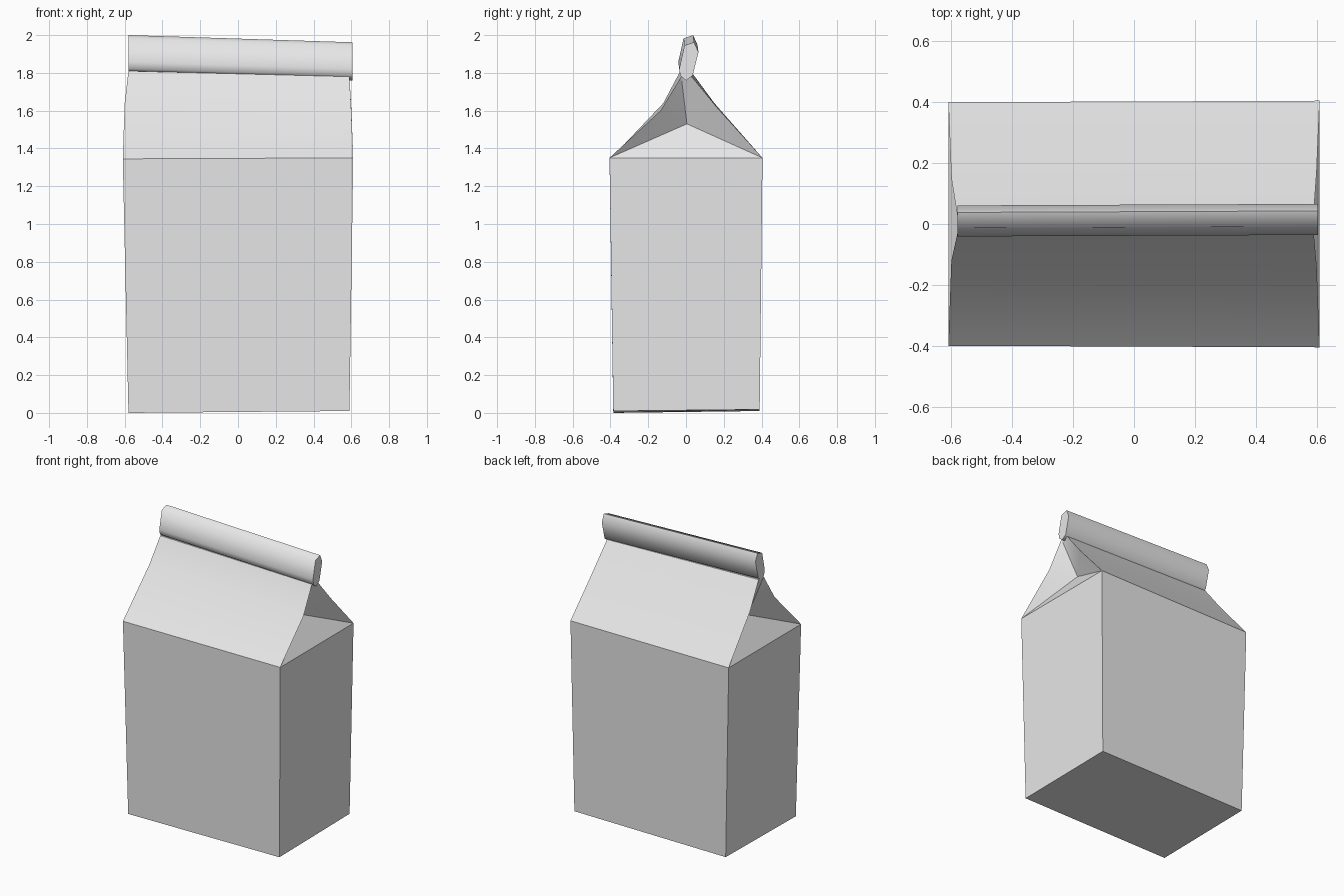
import bpy
import bmesh
from math import radians

cube = bpy.data.objects.get("Cube")
if cube:
    bpy.data.objects.remove(cube, do_unlink=True)

# One plain colour for the whole carton
grey = bpy.data.materials.new("light_grey")
grey.use_nodes = True
colour = (0.8, 0.8, 0.8, 1)
grey.diffuse_color = colour
grey.node_tree.nodes["Principled BSDF"].inputs["Base Color"].default_value = colour


def finish(bm, name, angle):
    """Turn a bmesh into a grey object that is smooth below the given angle."""
    bmesh.ops.recalc_face_normals(bm, faces=bm.faces)
    mesh = bpy.data.meshes.new(name)
    bm.to_mesh(mesh)
    bm.free()
    obj = bpy.data.objects.new(name, mesh)
    bpy.context.collection.objects.link(obj)
    mesh.materials.append(grey)
    bpy.ops.object.select_all(action='DESELECT')
    obj.select_set(True)
    bpy.context.view_layer.objects.active = obj
    bpy.ops.object.shade_smooth_by_angle(angle=radians(angle))
    return obj


# Carton: rings of four corners (front -x, front +x, back +x, back -x)
rings = [
    [(-0.58, -0.385, 0.0), (0.59, -0.385, 0.01), (0.59, 0.39, 0.018), (-0.58, 0.39, 0.01)],
    [(-0.61, -0.40, 1.345), (0.61, -0.405, 1.35), (0.61, 0.405, 1.35), (-0.61, 0.40, 1.345)],
    [(-0.60, -0.12, 1.64), (0.60, -0.135, 1.60), (0.60, 0.17, 1.61), (-0.60, 0.15, 1.64)],
    [(-0.58, -0.03, 1.81), (0.59, -0.025, 1.78), (0.59, 0.03, 1.78), (-0.58, 0.025, 1.81)],
]
bm = bmesh.new()
base, shoulder, bend, ridge = [[bm.verts.new(p) for p in ring] for ring in rings]

bm.faces.new(base)
bm.faces.new(ridge)
for i in range(4):
    j = (i + 1) % 4
    bm.faces.new((base[i], base[j], shoulder[j], shoulder[i]))

# Front and back roof slopes
for i, j in ((0, 1), (2, 3)):
    for low, high in ((shoulder, bend), (bend, ridge)):
        bm.faces.new((low[i], low[j], high[j], high[i]))

# Folded-in gable at each end
for front, back, x in ((1, 2, 0.48), (0, 3, -0.48)):
    fold = bm.verts.new((x, 0.005, 1.53))
    bm.faces.new((shoulder[front], shoulder[back], fold))
    bm.faces.new((ridge[front], ridge[back], fold))
    for i in (front, back):
        bm.faces.new((shoulder[i], bend[i], fold))
        bm.faces.new((bend[i], ridge[i], fold))
finish(bm, "carton_body", 30)

# Rolled top seal: a slanted profile swept along x, drooping toward +x
profile = [(0.0, 1.76), (-0.03, 1.785), (-0.036, 1.82), (-0.008, 1.945),
           (0.043, 1.962), (0.066, 1.91), (0.035, 1.785)]
bm = bmesh.new()
right = [bm.verts.new((0.605, y, z)) for y, z in profile]
left = [bm.verts.new((-0.58, y - 0.005, z + 0.038)) for y, z in profile]
for i in range(len(profile)):
    j = (i + 1) % len(profile)
    bm.faces.new((right[i], right[j], left[j], left[i]))
bm.faces.new(right)
bm.faces.new(left)
finish(bm, "rolled_top_seal", 80)
